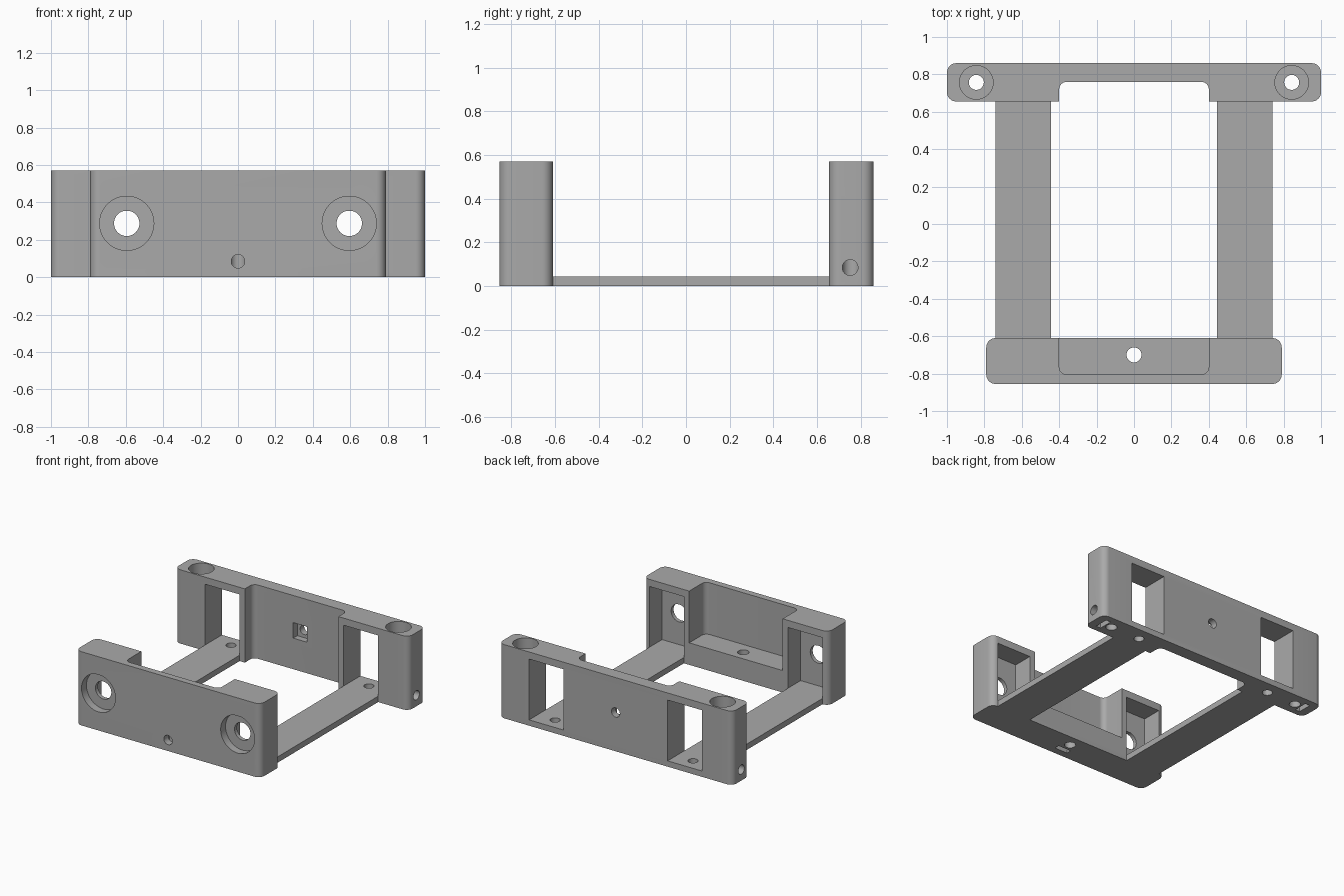
import bpy
import bmesh
from math import sin, cos, pi, radians

cube = bpy.data.objects.get("Cube")
if cube:
    bpy.data.objects.remove(cube, do_unlink=True)

grey = bpy.data.materials.new("plain grey")
grey.use_nodes = True
grey.diffuse_color = (0.4, 0.4, 0.4, 1)
grey.node_tree.nodes["Principled BSDF"].inputs["Base Color"].default_value = (0.4, 0.4, 0.4, 1)

PLACE = {
    "x": lambda u, v, w: (w, u, v),
    "y": lambda u, v, w: (u, w, v),
    "z": lambda u, v, w: (u, v, w),
}


def rect(u0, u1, v0, v1, r=0.0, steps=8):
    """Outline of a rectangle, with rounded corners if r is set."""
    if r == 0:
        return [(u0, v0), (u1, v0), (u1, v1), (u0, v1)]
    corners = [(u1 - r, v1 - r), (u0 + r, v1 - r), (u0 + r, v0 + r), (u1 - r, v0 + r)]
    return [(cu + r * cos((q + i / steps) * pi / 2), cv + r * sin((q + i / steps) * pi / 2))
            for q, (cu, cv) in enumerate(corners) for i in range(steps + 1)]


def disc(u, v, r, top=None, n=40):
    """Outline of a circle, cut flat at the height top if given."""
    pts = [(u + r * cos(2 * pi * i / n), v + r * sin(2 * pi * i / n)) for i in range(n)]
    if top is None:
        return pts
    reach = (r * r - (top - v) ** 2) ** 0.5
    below = [p for p in pts if p[1] < top - 0.001]
    start = next(i for i, p in enumerate(below) if p[0] < u and p[1] > v)
    return below[:start] + [(u + reach, top), (u - reach, top)] + below[start:]


def prism(name, outline, axis, lo, hi, capped=True):
    """Solid made by extruding an outline along an axis."""
    bm = bmesh.new()
    a, b = [[bm.verts.new(PLACE[axis](u, v, w)) for u, v in outline] for w in (lo, hi)]
    n = len(outline)
    for i in range(n):
        j = (i + 1) % n
        bm.faces.new((a[i], a[j], b[j], b[i]))
    caps = [bm.faces.new(a[::-1]), bm.faces.new(b)]
    bmesh.ops.recalc_face_normals(bm, faces=bm.faces)
    if not capped:
        bmesh.ops.delete(bm, geom=caps, context="FACES_ONLY")
    mesh = bpy.data.meshes.new(name)
    bm.to_mesh(mesh)
    bm.free()
    mesh.materials.append(grey)
    obj = bpy.data.objects.new(name, mesh)
    bpy.context.scene.collection.objects.link(obj)
    return obj


def carve(obj, cuts):
    """Subtract every (outline, axis, lo, hi) from the object."""
    for cut in cuts:
        cutter = prism("cutter", *cut)
        cutter.hide_render = True
        mod = obj.modifiers.new("cut", "BOOLEAN")
        mod.operation = "DIFFERENCE"
        mod.solver = "EXACT"
        mod.object = cutter
        bpy.context.view_layer.update()
        graph = bpy.context.evaluated_depsgraph_get()
        mesh = bpy.data.meshes.new_from_object(obj.evaluated_get(graph))
        obj.modifiers.clear()
        obj.data = mesh
        bpy.data.objects.remove(cutter, do_unlink=True)


HEIGHT, RAIL = 0.57, 0.045
FRONT, FRONT_IN, BACK_IN, BACK = -0.855, -0.61, 0.655, 0.86
WIN_IN, WIN_OUT, WIN_TOP = 0.445, 0.74, 0.515

# Front block: rear recess with a raised floor, and a screw hole crossing a nut slot
front = prism("front_block", rect(-0.79, 0.79, FRONT, FRONT_IN, 0.05), "z", 0, HEIGHT)
cuts = [
    (rect(-0.4, 0.4, -0.805, -0.4, 0.04), "z", 0.17, 1),
    (disc(0, -0.7, 0.04), "z", -0.1, 0.3),
    (disc(0, 0.085, 0.036), "y", -1, -0.7),
    (rect(-0.055, 0.055, -0.8, -0.76), "z", -0.1, 0.14),
]
# Hollow chambers and flat-topped counterbored holes on both sides
for s in (-1, 1):
    window = rect(*sorted((s * WIN_IN, s * WIN_OUT)), RAIL, WIN_TOP)
    cuts += [
        (window, "y", -0.765, -0.4),
        (disc(s * 0.595, 0.288, 0.145, 0.43), "y", -1, -0.795),
        (disc(s * 0.595, 0.288, 0.068, 0.355), "y", -0.9, -0.7),
    ]
carve(front, cuts)

# Back block: front recess, square nut pocket and centre hole
back = prism("back_block", rect(-1, 1, BACK_IN, BACK, 0.05), "z", 0, HEIGHT)
cuts = [
    (rect(-0.4, 0.4, 0.4, 0.76, 0.04), "z", -0.1, 1),
    (rect(-0.06, 0.06, 0.24, 0.36), "y", 0.7, 0.81),
    (disc(0, 0.3, 0.036), "y", 0.7, 1),
]
# Windows, floor holes, counterbored posts and side screws with nut slots
for s in (-1, 1):
    window = rect(*sorted((s * WIN_IN, s * WIN_OUT)), RAIL, WIN_TOP)
    slot = rect(*sorted((s * 0.895, s * 0.935)), 0.7, 0.81)
    cuts += [
        (window, "y", 0.5, 1),
        (disc(s * 0.59, 0.757, 0.036), "z", -0.1, 0.2),
        (disc(s * 0.843, 0.757, 0.09), "z", 0.17, 1),
        (disc(s * 0.843, 0.757, 0.04), "z", -0.1, 0.3),
        (disc(0.752, 0.085, 0.036), "x", *sorted((s * 0.843, s * 1.1))),
        (slot, "z", -0.1, 0.14),
    ]
carve(back, cuts)

# Flat rails joining the two blocks
rails = [prism(name, rect(*sorted((s * WIN_IN, s * WIN_OUT)), 0, RAIL), "y", FRONT_IN, BACK_IN, False)
         for name, s in (("right_rail", -1), ("left_rail", 1))]

bpy.ops.object.select_all(action="DESELECT")
for obj in (front, back):
    obj.select_set(True)
bpy.context.view_layer.objects.active = front
bpy.ops.object.shade_smooth_by_angle(angle=radians(30))
